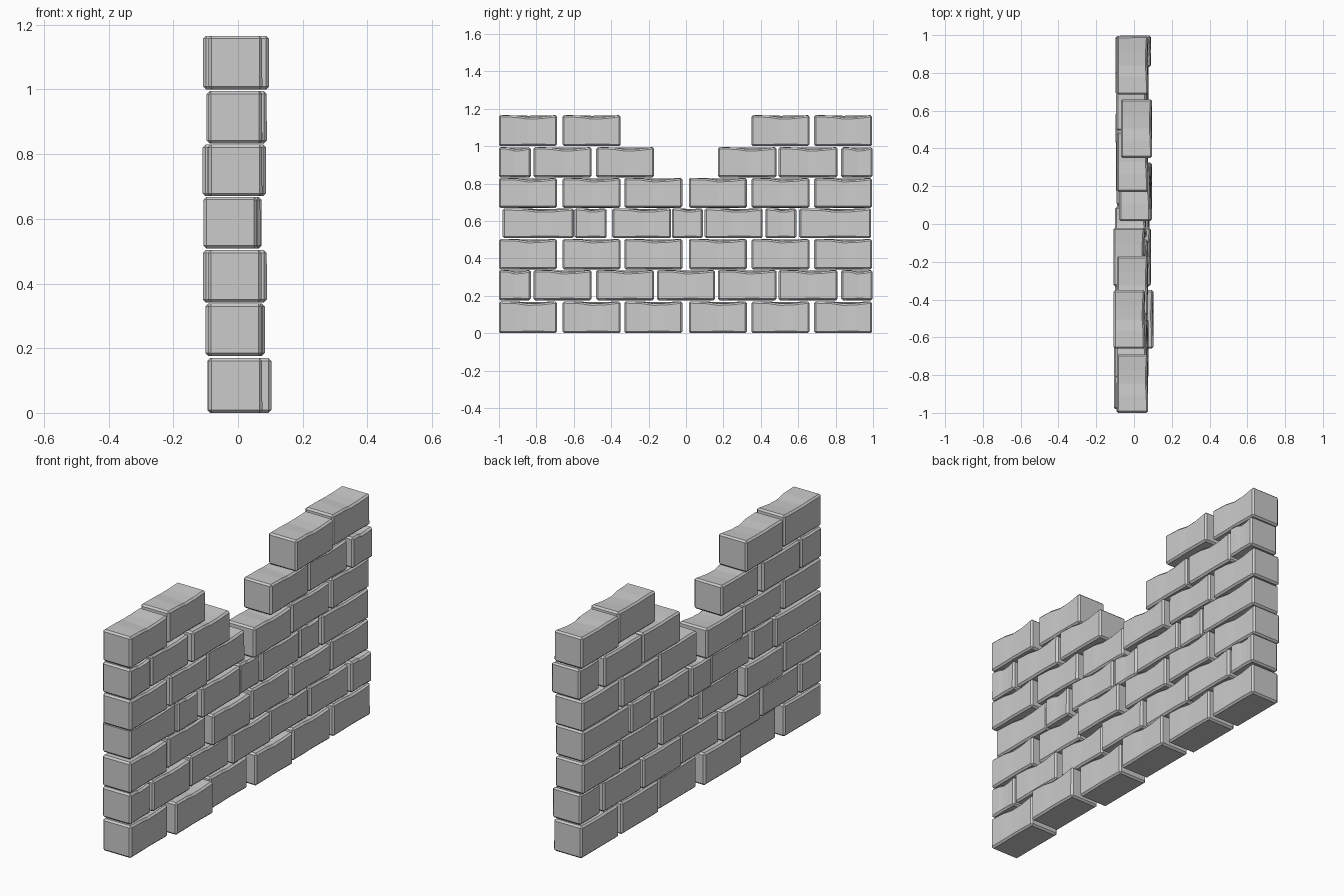
import bpy, bmesh

if "Cube" in bpy.data.objects:
    bpy.data.objects.remove(bpy.data.objects["Cube"])

W = 0.166  # brick thickness in x

# each course: (z low, z high, [(y start, y end, x centre), ...])
full = [(-1, -.69), (-.66, -.35), (-.33, -.02), (.015, .325), (.35, .66), (.685, .995)]
stagger = [(-1, -.83), (-.815, -.505), (-.48, -.17), (-.155, .155),
           (.17, .485), (.495, .81), (.83, .998)]
mixed = [(-.98, -.60), (-.595, -.425), (-.395, -.08), (-.075, .09),
         (.10, .41), (.425, .59), (.605, .99)]

courses = [
    (0.000, 0.170, full, [-.008, .020, -.012, .012, -.005, -.005]),
    (0.176, 0.338, stagger, [-.010, -.005, -.018, 0, -.012, -.006, 0]),
    (0.341, 0.504, full, [-.010, -.025, .006, -.008, -.004, -.015]),
    (0.508, 0.668, mixed, [-.024, -.014, -.010, -.018, -.010, -.016, -.012]),
    (0.670, 0.830, full, [-.008, -.012, -.026, .004, -.010, -.012]),
    (0.833, 0.995, stagger, [-.009, -.014, -.008, None, -.008, -.012, .006]),
    (1.000, 1.166, full, [-.008, -.025, None, None, .013, -.008]),
]


def brick(name, y0, y1, z0, z1, x):
    """Bevelled block with slightly worn long edges."""
    bm = bmesh.new()
    rings = []
    worn = [(0, 0), (.3, .003), (.5, .012), (.72, .010), (1, 0)]
    for t, d in worn:
        y = y0 + (y1 - y0) * t
        s = d * .5
        pts = [(-W / 2, z0), (W / 2, z0 + s * .4), (W / 2 - s, z1 - d), (-W / 2, z1 - s * .5)]
        rings.append([bm.verts.new((x + px, y, pz)) for px, pz in pts])
    for a, b in zip(rings, rings[1:]):
        for i in range(4):
            j = (i + 1) % 4
            bm.faces.new((a[i], a[j], b[j], b[i]))
    bm.faces.new(rings[0])
    bm.faces.new(rings[-1][::-1])
    bmesh.ops.recalc_face_normals(bm, faces=bm.faces)
    # round the outer edges only
    sharp = [e for e in bm.edges if e.calc_face_angle(0) > .8]
    bmesh.ops.bevel(bm, geom=sharp, offset=.009, segments=1, affect='EDGES')
    me = bpy.data.meshes.new(name)
    bm.to_mesh(me)
    bm.free()
    bpy.context.collection.objects.link(bpy.data.objects.new(name, me))


# stack the courses, leaving the broken gap in the top two
for r, (z0, z1, spans, offsets) in enumerate(courses):
    for i, ((y0, y1), x) in enumerate(zip(spans, offsets)):
        if x is not None:
            brick(f"brick_course{r + 1}_{i + 1}", y0, y1, z0, z1, x)
